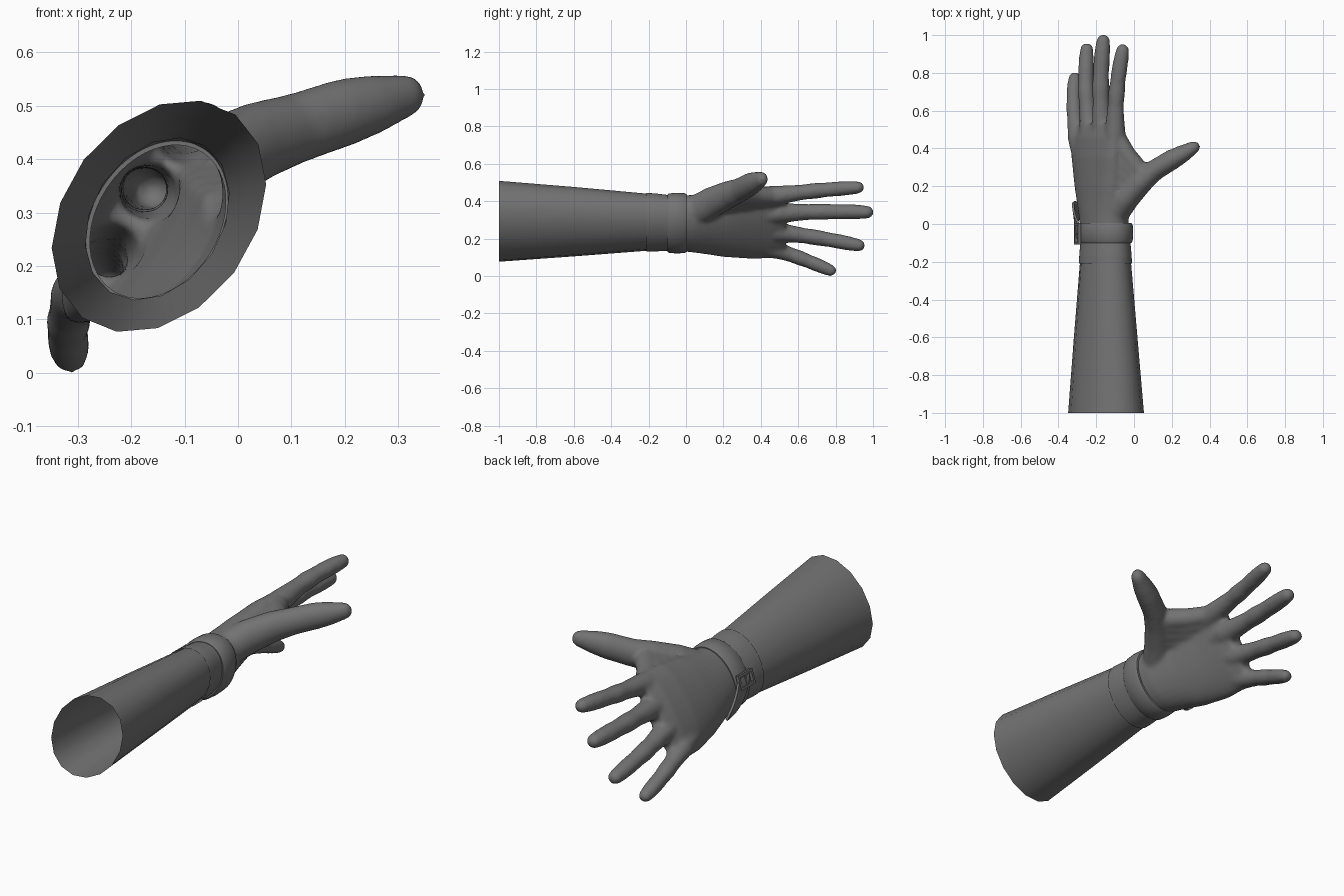
import bpy, bmesh, math
from mathutils import Vector

if "Cube" in bpy.data.objects:
    bpy.data.objects.remove(bpy.data.objects["Cube"])

# Dark grey cloth
dark = bpy.data.materials.new("dark_grey")
dark.diffuse_color = (0.17, 0.17, 0.17, 1)
dark.use_nodes = True
dark.node_tree.nodes["Principled BSDF"].inputs["Base Color"].default_value = dark.diffuse_color

def ring(y, cx, cz, a, b, deg, n=32):
    """Tilted ellipse in the xz plane."""
    t = math.radians(deg)
    pts = []
    for i in range(n):
        p = 2 * math.pi * i / n
        u, v = a * math.cos(p), b * math.sin(p)
        pts.append(Vector((cx + u * math.cos(t) - v * math.sin(t), y,
                           cz + u * math.sin(t) + v * math.cos(t))))
    return pts

def loft(bm, rings, caps=True):
    """Bridge equal rings into a tube."""
    vs = [[bm.verts.new(p) for p in r] for r in rings]
    n = len(vs[0])
    faces = []
    for r0, r1 in zip(vs, vs[1:]):
        for i in range(n):
            j = (i + 1) % n
            faces.append(bm.faces.new((r0[i], r0[j], r1[j], r1[i])))
    if caps:
        faces.append(bm.faces.new(vs[0][::-1]))
        faces.append(bm.faces.new(vs[-1]))
    bmesh.ops.recalc_face_normals(bm, faces=faces)

def tube(bm, path, side=1.0, n=20):
    """Round-ended limb through (x, y, z, radius) stations."""
    pts = [Vector(p[:3]) for p in path]
    rad = [p[3] for p in path]
    rings = []

    def section(c, d, r):
        s = d.cross(Vector((0, 0, 1))).normalized()
        w = s.cross(d).normalized()
        rings.append([c + s * r * side * math.cos(2 * math.pi * i / n)
                      + w * r * math.sin(2 * math.pi * i / n) for i in range(n)])

    for k, c in enumerate(pts):
        d = (pts[min(k + 1, len(pts) - 1)] - pts[max(k - 1, 0)]).normalized()
        section(c, d, rad[k])
    for deg in (25, 45, 65, 82):
        a = math.radians(deg)
        section(pts[-1] + d * rad[-1] * math.sin(a), d, rad[-1] * math.cos(a))
    loft(bm, rings)

def finish(name, bm, smooth=40):
    me = bpy.data.meshes.new(name)
    bm.to_mesh(me)
    bm.free()
    me.materials.append(dark)
    ob = bpy.data.objects.new(name, me)
    bpy.context.collection.objects.link(ob)
    if smooth:
        bpy.ops.object.select_all(action='DESELECT')
        ob.select_set(True)
        bpy.context.view_layer.objects.active = ob
        bpy.ops.object.shade_smooth_by_angle(angle=math.radians(smooth))
    return ob

# Flared open sleeve
bm = bmesh.new()
loft(bm, [ring(-1.0, -0.148, 0.293, 0.238, 0.176, 53, 16),
          ring(-0.6, -0.15, 0.291, 0.202, 0.149, 55, 16),
          ring(-0.195, -0.151, 0.288, 0.163, 0.121, 57, 16)], caps=False)
finish("sleeve", bm)

# Hand volumes: palm, fingers, thumb, thumb web
bm = bmesh.new()
loft(bm, [ring(*r) for r in (
    (-0.27, -0.151, 0.288, 0.170, 0.129, 57),
    (-0.17, -0.151, 0.287, 0.168, 0.126, 57),
    (-0.05, -0.152, 0.283, 0.157, 0.116, 57),
    (0.05, -0.162, 0.280, 0.170, 0.112, 58),
    (0.20, -0.186, 0.281, 0.200, 0.094, 60),
    (0.35, -0.202, 0.286, 0.221, 0.076, 60),
    (0.46, -0.205, 0.288, 0.222, 0.060, 60),
    (0.53, -0.202, 0.290, 0.195, 0.040, 60))])
fingers = (  # start, knuckle, tip, size
    ((-0.15, 0.20, 0.36), (-0.100, 0.48, 0.430), (-0.060, 0.920, 0.474), 1.08),
    ((-0.18, 0.20, 0.32), (-0.165, 0.50, 0.337), (-0.163, 0.969, 0.342), 1.12),
    ((-0.21, 0.20, 0.26), (-0.232, 0.49, 0.235), (-0.250, 0.925, 0.164), 1.08),
    ((-0.24, 0.18, 0.20), (-0.298, 0.46, 0.148), (-0.314, 0.773, 0.030), 1.02))
for start, knuckle, tip, s in fingers:
    k, t = Vector(knuckle), Vector(tip)
    path = [(*start, 0.045), (*k, 0.050 * s)]
    for f, r in ((0.2, 0.042), (0.34, 0.038), (0.48, 0.040), (0.62, 0.036),
                 (0.76, 0.037), (0.9, 0.035), (1.0, 0.031)):
        p = k.lerp(t, f)
        bow = 0.012 * math.sin(math.pi * f)
        path.append((p.x - bow, p.y, p.z + bow * 0.4, r * s))
    tube(bm, path, 1.05)
tube(bm, [(-0.11, 0.04, 0.34, 0.085), (-0.04, 0.14, 0.395, 0.083),
          (0.04, 0.225, 0.435, 0.074), (0.11, 0.285, 0.458, 0.066),
          (0.20, 0.340, 0.488, 0.064), (0.255, 0.370, 0.503, 0.056),
          (0.310, 0.402, 0.518, 0.042)], 0.85)
for i in range(6):
    f = i / 5
    a = Vector((-0.04, 0.10, 0.385)).lerp(Vector((0.035, 0.275, 0.440)), f)
    b = Vector((-0.14, 0.16, 0.36)).lerp(Vector((-0.105, 0.49, 0.425)), f)
    m = a.lerp(b, 0.5) - Vector((0.006, 0.012, 0))
    tube(bm, [(*a, 0.066 - 0.014 * f), (*m, 0.066 - 0.016 * f), (*b, 0.066 - 0.02 * f)], 1.0)
raw = finish("hand_volumes", bm, 0)
rm = raw.modifiers.new("fuse", 'REMESH')
rm.mode = 'VOXEL'
rm.voxel_size = 0.010
sm = raw.modifiers.new("soften", 'SMOOTH')
sm.factor = 0.5
sm.iterations = 10
fused = bpy.data.meshes.new_from_object(
    raw.evaluated_get(bpy.context.evaluated_depsgraph_get()))
bpy.data.objects.remove(raw)

# Glove skin, left open and hollow at the wrist
bm = bmesh.new()
bm.from_mesh(fused)
bmesh.ops.bisect_plane(bm, geom=bm.verts[:] + bm.edges[:] + bm.faces[:],
                       plane_co=(0, -0.21, 0), plane_no=(0, -1, 0), clear_outer=True)
finish("hand", bm, 60)
bpy.data.meshes.remove(fused)

# Wrist strap
CX, CZ, A, B, TILT = -0.15, 0.283, 0.154, 0.114, 57
bm = bmesh.new()
loft(bm, [ring(y, CX, CZ, A + o, B + o, TILT, 48) for y, o in (
    (-0.100, 0.0), (-0.100, 0.010), (-0.090, 0.016), (-0.05, 0.019),
    (-0.008, 0.017), (0.006, 0.010), (0.006, 0.0))], caps=False)
finish("wrist_strap", bm)

def strap_point(phi, off, y):
    """Point and outward normal on the strap ellipse."""
    t, p = math.radians(TILT), math.radians(phi)
    u = Vector((math.cos(t), 0, math.sin(t)))
    v = Vector((-math.sin(t), 0, math.cos(t)))
    n = (u * math.cos(p) / A + v * math.sin(p) / B).normalized()
    return Vector((CX, y, CZ)) + u * A * math.cos(p) + v * B * math.sin(p) + n * off, n

# Loose strap tail running toward the little finger side
bm = bmesh.new()
rows = []
steps = 12
for i in range(steps + 1):
    f = i / steps
    w = 0.042 * (1 if f < 0.85 else 1 - 2.5 * (f - 0.85))
    hi, n = strap_point(106 + 56 * f, 0.024 + 0.022 * f, -0.05 + 0.145 * f ** 1.1)
    d = Vector((0.0, w, 0.0)) + n.cross(Vector((0, -1, 0))) * (0.6 * w * f)
    d += n * 0.2 * w * f
    th = n * 0.006
    rows.append([hi - d - th, hi + d - th, hi + d + th, hi - d + th])
loft(bm, rows)
finish("strap_tail", bm)

# Buckle frame with prong
bm = bmesh.new()
c, n = strap_point(112, 0.030, -0.052)
yax = Vector((0, 1, 0))
tan = n.cross(yax).normalized()

def bar(s, y, ls, ly, h=0.008):
    m = c + tan * s + yax * y
    rect = ((-1, -1), (1, -1), (1, 1), (-1, 1))
    loft(bm, [[m + tan * ls * i + yax * ly * j + n * h * k for i, j in rect]
              for k in (-1, 1)])

for sgn in (-1, 1):
    bar(0.03 * sgn, 0, 0.006, 0.056)
    bar(0, 0.05 * sgn, 0.03, 0.006)
bar(0, 0, 0.034, 0.005, 0.005)
finish("buckle", bm)
